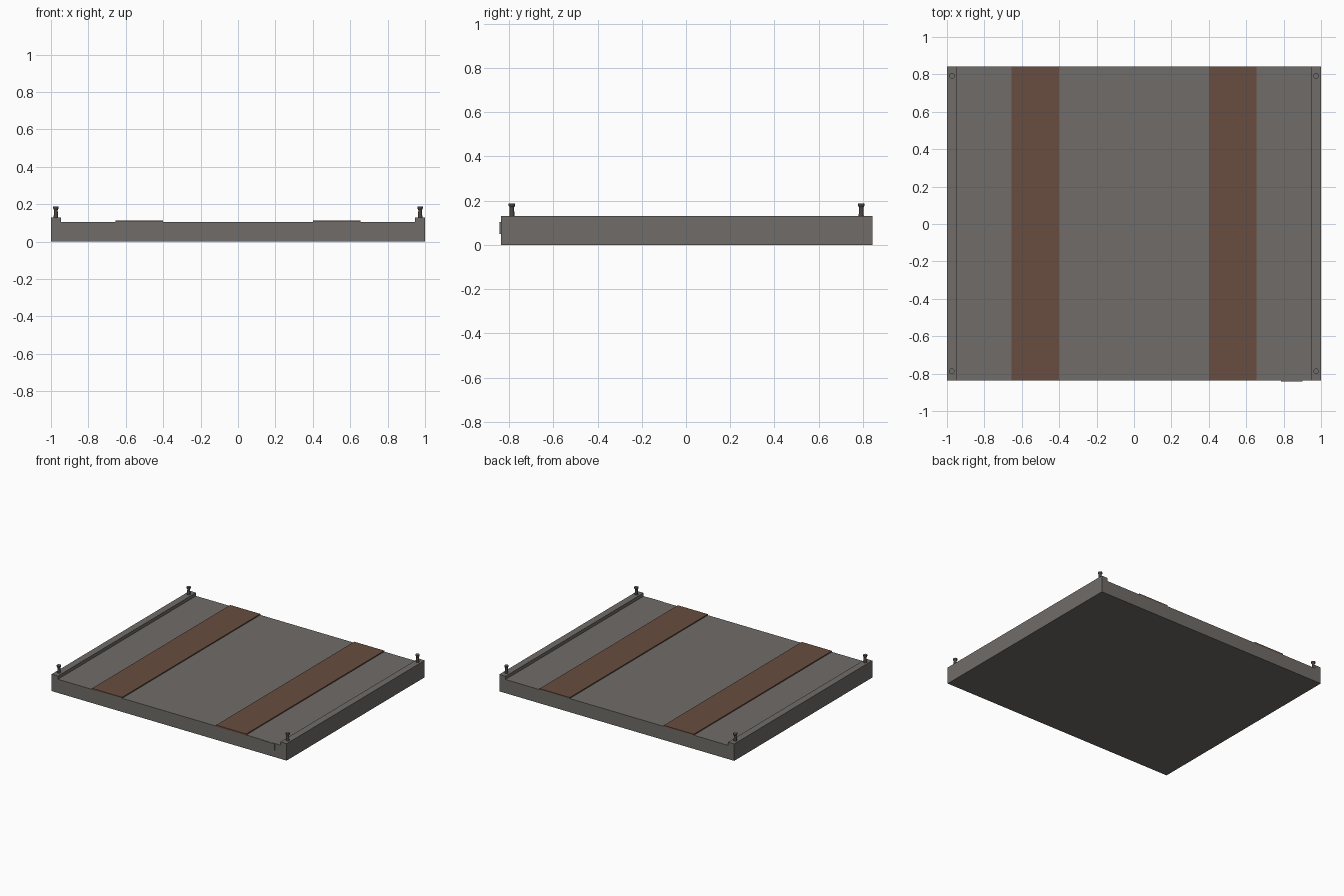
import bpy, bmesh, math

if "Cube" in bpy.data.objects:
    bpy.data.objects.remove(bpy.data.objects["Cube"])


def material(name, rgb):
    m = bpy.data.materials.new(name)
    m.diffuse_color = (*rgb, 1)
    m.use_nodes = True
    m.node_tree.nodes["Principled BSDF"].inputs["Base Color"].default_value = m.diffuse_color
    return m


concrete = material("concrete grey", (0.16, 0.15, 0.14))
rust = material("rust brown", (0.14, 0.075, 0.05))
iron = material("dark iron", (0.07, 0.06, 0.055))

FRONT, BACK = -0.837, 0.842


def finish(name, bm, *mats):
    bmesh.ops.recalc_face_normals(bm, faces=bm.faces)
    me = bpy.data.meshes.new(name)
    bm.to_mesh(me)
    bm.free()
    for m in mats:
        me.materials.append(m)
    ob = bpy.data.objects.new(name, me)
    bpy.context.collection.objects.link(ob)
    return ob


def box(name, lo, hi, mat):
    bm = bmesh.new()
    bmesh.ops.create_cube(bm, size=1)
    for v in bm.verts:
        v.co = [(a + b) / 2 + c * (b - a) for a, b, c in zip(lo, hi, v.co)]
    return finish(name, bm, mat)


# Quay slab with raised kerbs: one profile extruded front to back
bm = bmesh.new()
profile = [(-1, 0), (1, 0), (1, 0.13), (0.947, 0.13), (0.947, 0.105),
           (-0.947, 0.105), (-0.947, 0.13), (-1, 0.13)]
face = bm.faces.new([bm.verts.new((x, FRONT, z)) for x, z in profile])
ext = bmesh.ops.extrude_face_region(bm, geom=[face])
bmesh.ops.translate(bm, vec=(0, BACK - FRONT, 0),
                    verts=[g for g in ext["geom"] if isinstance(g, bmesh.types.BMVert)])
finish("quay_slab", bm, concrete)

# Brown lanes on the deck
for side, lo, hi in (("left", -0.656, -0.4), ("right", 0.4, 0.656)):
    box(side + "_lane", (lo, FRONT, 0.1), (hi, BACK, 0.113), rust)

# Small plate on the front face
box("front_plate", (0.785, -0.842, 0.05), (0.9, FRONT + 0.002, 0.104), concrete)


# Mooring bollards: lathed profile, grey cap top and dark stem
def bollard(name, x, y, sides=12):
    bm = bmesh.new()
    rings = []
    for r, z in ((0.012, 0.128), (0.011, 0.14), (0.010, 0.17), (0.015, 0.178), (0.015, 0.188)):
        rings.append([bm.verts.new((x + r * math.cos(i * math.tau / sides),
                                    y + r * math.sin(i * math.tau / sides), z))
                      for i in range(sides)])
    for a, b in zip(rings, rings[1:]):
        for i in range(sides):
            j = (i + 1) % sides
            bm.faces.new((a[i], a[j], b[j], b[i]))
    bm.faces.new(rings[0][::-1])
    top = bm.faces.new(rings[-1])
    top.material_index = 1
    finish(name, bm, iron, concrete)


for xn, x in (("left", -0.974), ("right", 0.974)):
    for yn, y in (("front", -0.787), ("back", 0.792)):
        bollard(f"{yn}_{xn}_bollard", x, y)
